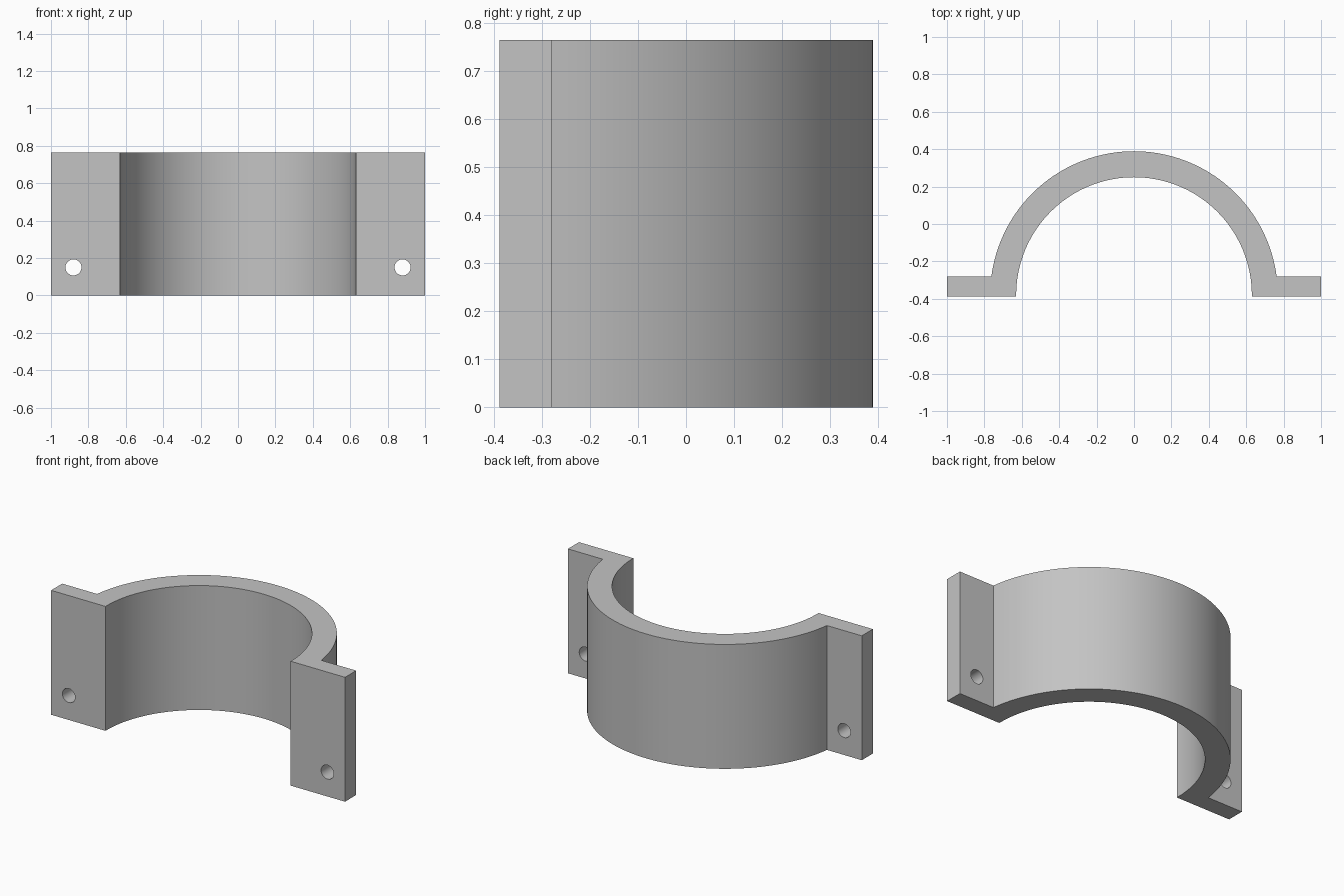
import bpy, bmesh
from math import pi, cos, sin, asin, radians

cube = bpy.data.objects.get("Cube")
if cube:
    bpy.data.objects.remove(cube, do_unlink=True)

HEIGHT = 0.765
FRONT, FLANGE_BACK = -0.388, -0.28
CENTRE_Y = -0.38
INNER, OUTER = 0.63, 0.769
SEGMENTS = 72

grey = bpy.data.materials.new("light_grey")
grey.use_nodes = True
colour = (0.55, 0.55, 0.55, 1)
grey.diffuse_color = colour
grey.node_tree.nodes["Principled BSDF"].inputs["Base Color"].default_value = colour


def arc(radius, start, end):
    """Points along an arc around the clamp axis."""
    steps = [start + (end - start) * i / SEGMENTS for i in range(SEGMENTS + 1)]
    return [(radius * cos(a), CENTRE_Y + radius * sin(a)) for a in steps]


# Clamp outline: outer arc, left-hand flange, inner arc, other flange
meet = asin((FLANGE_BACK - CENTRE_Y) / OUTER)
outline = arc(OUTER, meet, pi - meet)
outline += [(-1, FLANGE_BACK), (-1, FRONT), (-INNER, FRONT)]
outline += arc(INNER, pi, 0)
outline += [(INNER, FRONT), (1, FRONT), (1, FLANGE_BACK)]

bm = bmesh.new()
base = bm.faces.new([bm.verts.new((x, y, 0)) for x, y in outline])
top = bmesh.ops.extrude_face_region(bm, geom=[base])["geom"]
bmesh.ops.translate(bm, vec=(0, 0, HEIGHT),
                    verts=[v for v in top if isinstance(v, bmesh.types.BMVert)])
bmesh.ops.recalc_face_normals(bm, faces=bm.faces)
mesh = bpy.data.meshes.new("half_clamp")
bm.to_mesh(mesh)
bm.free()
mesh.materials.append(grey)
clamp = bpy.data.objects.new("half_clamp", mesh)
bpy.context.collection.objects.link(clamp)

# Screw hole through each flange
for name, side in (("left", 1), ("right", -1)):
    bpy.ops.mesh.primitive_cylinder_add(
        vertices=32, radius=0.043, depth=0.4, rotation=(pi / 2, 0, 0),
        location=(side * 0.88, (FRONT + FLANGE_BACK) / 2, 0.15))
    cutter = bpy.context.object
    cutter.name = name + "_hole_cutter"
    cutter.data.materials.append(grey)
    cut = clamp.modifiers.new(name + "_hole", "BOOLEAN")
    cut.operation = "DIFFERENCE"
    cut.solver = "EXACT"
    cut.object = cutter
    bpy.ops.object.select_all(action="DESELECT")
    clamp.select_set(True)
    bpy.context.view_layer.objects.active = clamp
    bpy.ops.object.modifier_apply(modifier=cut.name)
    bpy.data.objects.remove(cutter, do_unlink=True)

bpy.ops.object.shade_smooth_by_angle(angle=radians(30))
